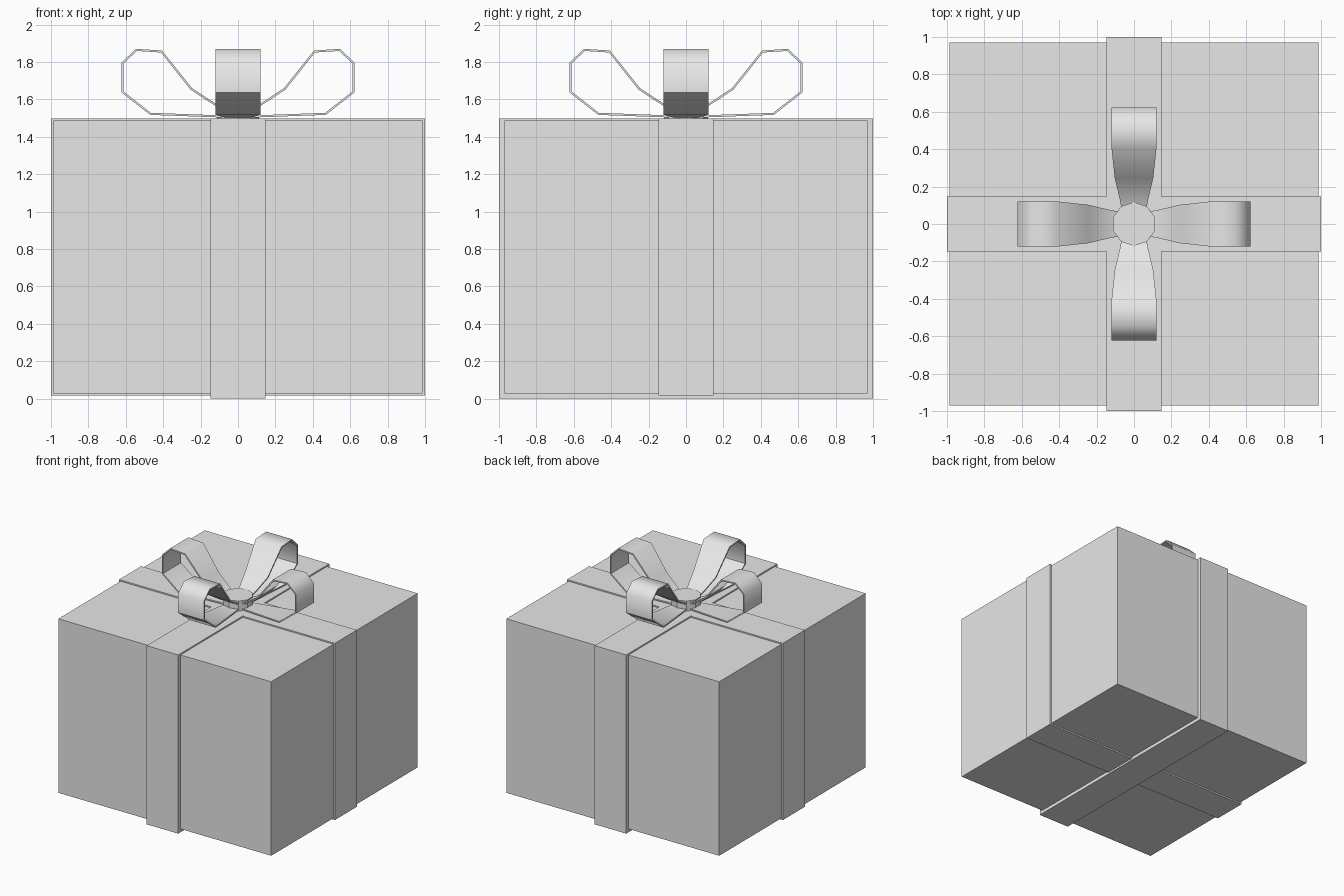
import bpy, bmesh, math
from mathutils import Matrix, Vector

if "Cube" in bpy.data.objects:
    bpy.data.objects.remove(bpy.data.objects["Cube"])

grey = bpy.data.materials.new("plain_grey")
grey.diffuse_color = (0.8, 0.8, 0.8, 1)
grey.use_nodes = True
grey.node_tree.nodes["Principled BSDF"].inputs["Base Color"].default_value = grey.diffuse_color


def add_object(name, bm):
    mesh = bpy.data.meshes.new(name)
    bm.to_mesh(mesh)
    bm.free()
    mesh.materials.append(grey)
    obj = bpy.data.objects.new(name, mesh)
    bpy.context.collection.objects.link(obj)
    return obj


def block(name, hx, hy, z0, z1):
    bm = bmesh.new()
    place = Matrix.Translation((0, 0, (z0 + z1) / 2)) @ Matrix.Diagonal((2 * hx, 2 * hy, z1 - z0, 1))
    bmesh.ops.create_cube(bm, size=1, matrix=place)
    return add_object(name, bm)


# gift box and the two ribbon bands wrapped round it
block("gift_box", 0.987, 0.97, 0.028, 1.486)
block("ribbon_side_to_side", 1.0, 0.146, 0.016, 1.497)
block("ribbon_front_to_back", 0.146, 1.0, 0.0, 1.4975)

# bow loop path: (distance from centre, height, half width)
LOOP = [(0.02, 1.499, 0.06), (0.115, 1.504, 0.072), (0.47, 1.517, 0.12),
        (0.622, 1.636, 0.12), (0.622, 1.797, 0.12), (0.545, 1.87, 0.12),
        (0.406, 1.861, 0.12), (0.246, 1.66, 0.103), (0.115, 1.574, 0.072),
        (0.03, 1.55, 0.06)]


def bow_loop(name, angle):
    bm = bmesh.new()
    rows = [[bm.verts.new((r, s * w, z)) for s in (-1, 1)] for r, z, w in LOOP]
    for a, b in zip(rows, rows[1:]):
        bm.faces.new((a[0], a[1], b[1], b[0]))
    bm.transform(Matrix.Rotation(angle, 4, 'Z'))
    obj = add_object(name, bm)
    bpy.ops.object.select_all(action='DESELECT')
    obj.select_set(True)
    bpy.context.view_layer.objects.active = obj
    solid = obj.modifiers.new("thickness", 'SOLIDIFY')
    solid.thickness = 0.011
    solid.offset = -1
    solid.use_even_offset = True
    bpy.ops.object.modifier_apply(modifier=solid.name)
    bpy.ops.object.shade_smooth_by_angle(angle=math.radians(50))


for i, side in enumerate(("right", "back", "left", "front")):
    bow_loop("bow_loop_" + side, i * math.pi / 2)

# ten-sided knot in the middle of the bow
bm = bmesh.new()
bmesh.ops.create_cone(bm, cap_ends=True, segments=10, radius1=0.117, radius2=0.117, depth=0.085,
                      matrix=Matrix.Translation((0, 0, 1.5395)) @ Matrix.Rotation(math.pi / 2, 4, 'Z'))
# turn so a corner points to the back
corner = max(bm.verts, key=lambda v: v.co.y).co
bm.transform(Matrix.Rotation(math.pi / 2 - math.atan2(corner.y, corner.x), 4, 'Z'))
add_object("bow_knot", bm)
